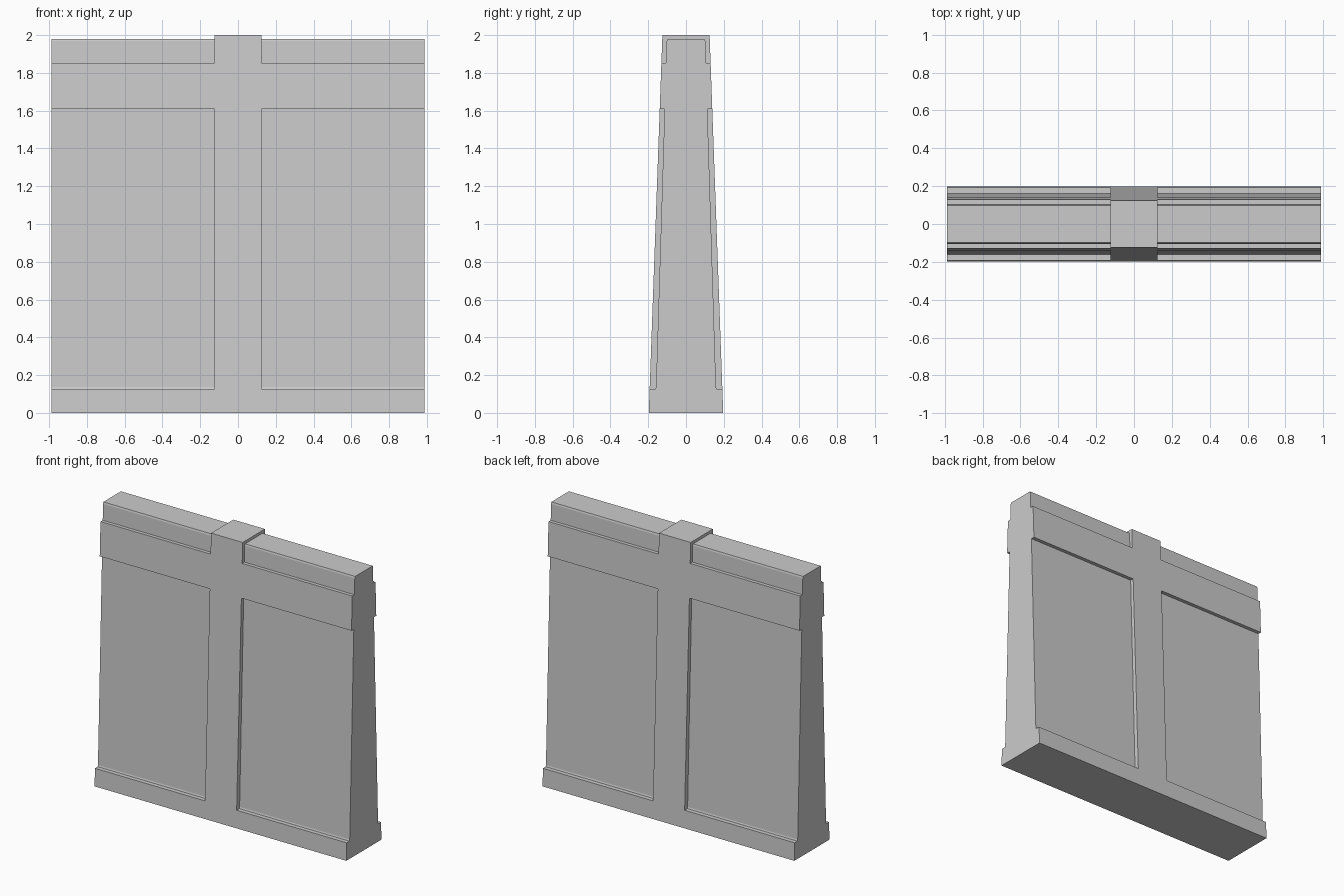
import bpy, bmesh

if "Cube" in bpy.data.objects:
    bpy.data.objects.remove(bpy.data.objects["Cube"])

HALF_LEN = 0.988    # half length of the wall along x
POST = 0.124        # half width of the centre post


def outer(z):
    """Half thickness of the tapered outer face at height z."""
    return 0.197 - 0.036 * z


def inner(z):
    """Half thickness of the recessed panel face at height z."""
    return 0.163 - 0.031 * z


def extrude_profile(name, half_profile, x0, x1, cap_start=True):
    """Mirror a (y, z) half profile across y and extrude it along x."""
    pts = half_profile + [(-y, z) for y, z in reversed(half_profile)]
    bm = bmesh.new()
    a = [bm.verts.new((x0, y, z)) for y, z in pts]
    b = [bm.verts.new((x1, y, z)) for y, z in pts]
    n = len(pts)
    for i in range(n):
        j = (i + 1) % n
        bm.faces.new((a[i], a[j], b[j], b[i]))
    bm.faces.new(b)
    if cap_start:
        bm.faces.new(a[::-1])
    bmesh.ops.recalc_face_normals(bm, faces=bm.faces)
    # the open wing must still face outwards at its end cap
    end = max(bm.faces, key=lambda f: f.calc_center_median().x)
    if end.normal.x < 0:
        bmesh.ops.reverse_faces(bm, faces=bm.faces)
    mesh = bpy.data.meshes.new(name)
    bm.to_mesh(mesh)
    bm.free()
    obj = bpy.data.objects.new(name, mesh)
    bpy.context.collection.objects.link(obj)
    return obj


# Wall wings: base, recessed panel, raised band and recessed top strip
wing = [(outer(z), z) for z in (0, 0.126)]
wing += [(inner(0.126) + 0.003, 0.126), (inner(0.137), 0.137)]
wing += [(inner(1.61), 1.61), (outer(1.61), 1.61)]
wing += [(outer(1.853), 1.853), (inner(1.853), 1.853)]
wing += [(inner(1.968), 1.968), (inner(1.98) - 0.003, 1.98)]
wings = extrude_profile("wall_wings", wing, POST, HALF_LEN, cap_start=False)
wings.modifiers.new("mirror_wing", 'MIRROR').use_axis[0] = True

# Full height centre post
extrude_profile("centre_post", [(outer(0), 0), (outer(2), 2)], -POST, POST)
